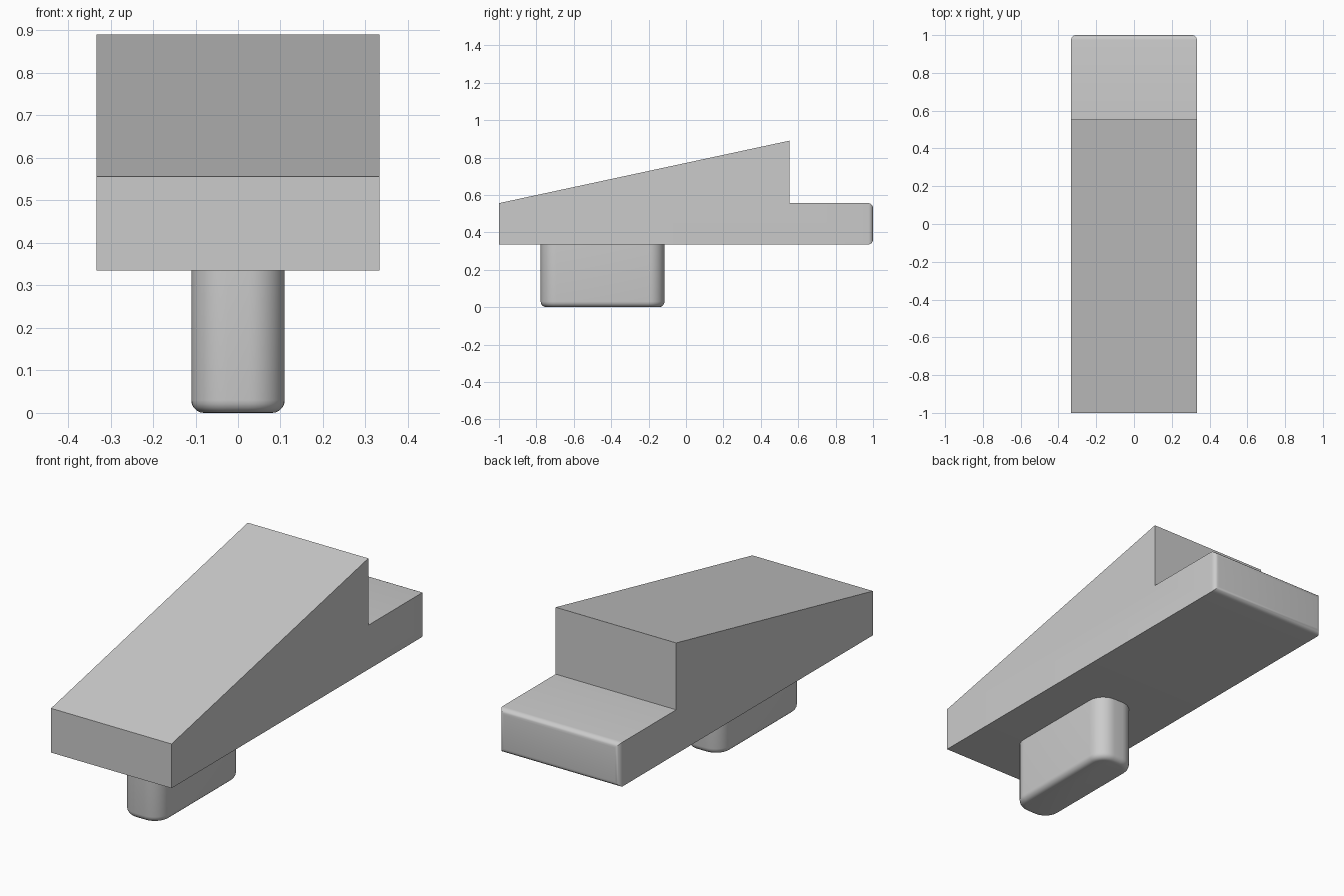
import bpy, bmesh

default = bpy.data.objects.get("Cube")
if default:
    bpy.data.objects.remove(default, do_unlink=True)

GREY = (0.6, 0.6, 0.6, 1.0)
mat = bpy.data.materials.new("plain grey")
mat.use_nodes = True
mat.diffuse_color = GREY
for node in mat.node_tree.nodes:
    if node.type == 'BSDF_PRINCIPLED':
        node.inputs["Base Color"].default_value = GREY


def extrude_outline(points, offset):
    """Make a closed solid by extruding a flat outline along a vector."""
    bm = bmesh.new()
    face = bm.faces.new([bm.verts.new(p) for p in points])
    moved = bmesh.ops.extrude_face_region(bm, geom=[face])["geom"]
    verts = [g for g in moved if isinstance(g, bmesh.types.BMVert)]
    bmesh.ops.translate(bm, verts=verts, vec=offset)
    bmesh.ops.recalc_face_normals(bm, faces=bm.faces)
    return bm


def round_edges(bm, rule, radius, segments):
    """Round every edge whose two ends satisfy the rule."""
    edges = [e for e in bm.edges if rule(e.verts[0].co, e.verts[1].co)]
    bmesh.ops.bevel(bm, geom=edges, offset=radius, segments=segments,
                    profile=0.5, affect='EDGES', clamp_overlap=True)


def finish(bm, name):
    mesh = bpy.data.meshes.new(name)
    bm.to_mesh(mesh)
    bm.free()
    mesh.materials.append(mat)
    obj = bpy.data.objects.new(name, mesh)
    bpy.context.collection.objects.link(obj)
    bpy.ops.object.select_all(action='DESELECT')
    obj.select_set(True)
    bpy.context.view_layer.objects.active = obj
    bpy.ops.object.shade_smooth_by_angle(angle=0.52)
    return obj


# Wedge body: sloping top, step down to a rear tongue with softened end edges
HALF_W, BASE, STEP, PEAK = 0.333, 0.335, 0.556, 0.89
side = [(-1, BASE), (1, BASE), (1, STEP), (0.553, STEP), (0.553, PEAK), (-1, STEP)]
body = extrude_outline([(-HALF_W, y, z) for y, z in side], (2 * HALF_W, 0, 0))
round_edges(body, lambda a, b: min(a.y, b.y) > 0.99, 0.026, 5)
finish(body, "wedge_body")

# Peg underneath: rounded upright corners, then a softened bottom rim
PEG_W, FRONT, BACK = 0.11, -0.777, -0.115
plan = [(-PEG_W, FRONT), (PEG_W, FRONT), (PEG_W, BACK), (-PEG_W, BACK)]
peg = extrude_outline([(x, y, 0) for x, y in plan], (0, 0, BASE))
round_edges(peg, lambda a, b: abs(a.z - b.z) > 0.1, 0.085, 10)
round_edges(peg, lambda a, b: max(a.z, b.z) < 0.001, 0.03, 5)
finish(peg, "bottom_peg")
